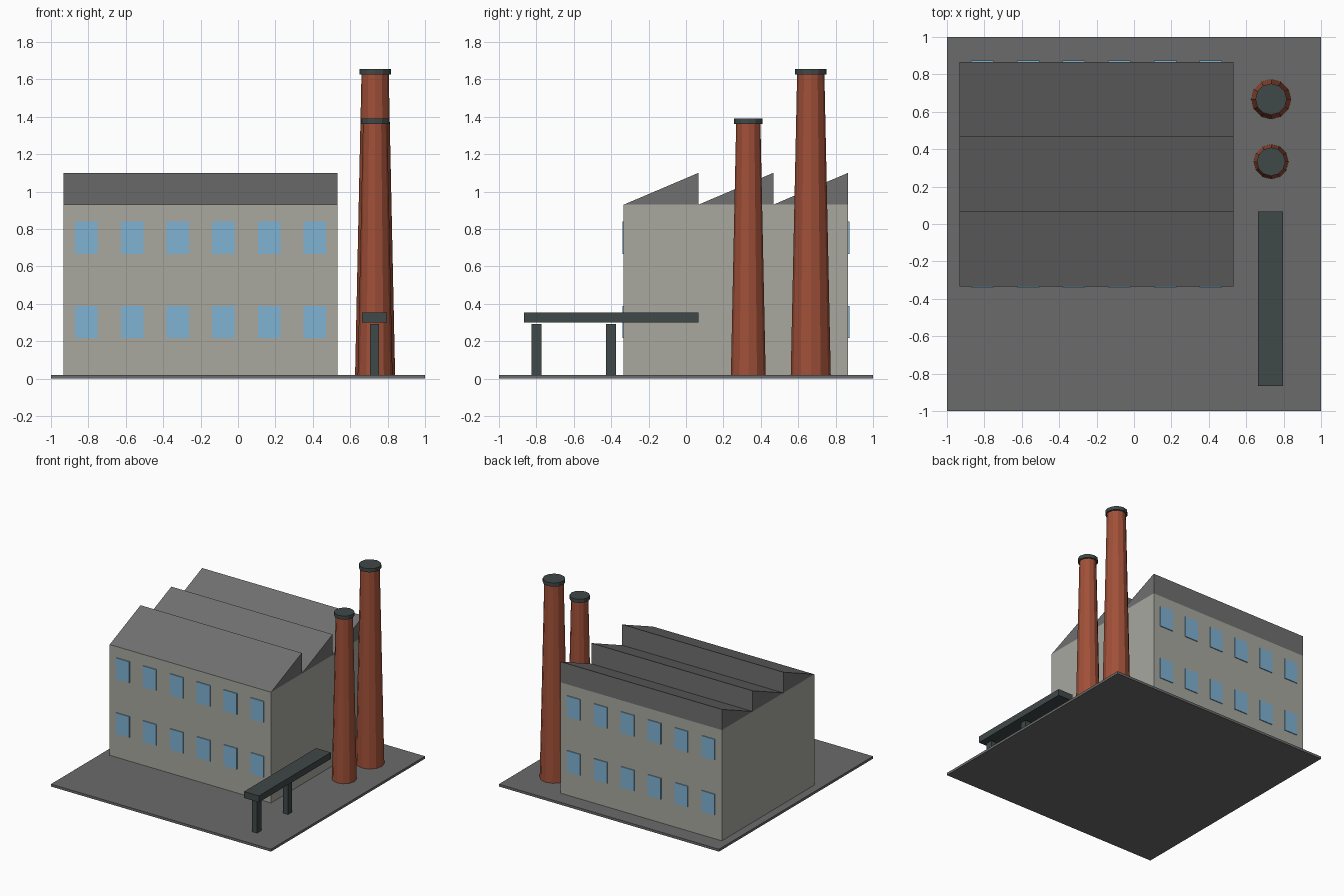
import bpy
import bmesh

cube = bpy.data.objects.get("Cube")
if cube:
    bpy.data.objects.remove(cube, do_unlink=True)


def material(name, r, g, b):
    """Flat colour given in sRGB bytes, stored as linear."""
    col = [(c / 255 / 12.92) if c < 11 else ((c / 255 + 0.055) / 1.055) ** 2.4 for c in (r, g, b)] + [1]
    m = bpy.data.materials.new(name)
    m.use_nodes = True
    m.diffuse_color = col
    m.node_tree.nodes["Principled BSDF"].inputs["Base Color"].default_value = col
    return m


CONCRETE = material("ground grey", 107, 107, 107)
WALL = material("wall grey", 168, 168, 160)
ROOF = material("roof grey", 112, 112, 112)
GLASS = material("window blue", 128, 178, 212)
BRICK = material("brick red", 160, 80, 56)
STEEL = material("dark steel", 64, 72, 72)


def finish(name, bm, mat):
    bmesh.ops.recalc_face_normals(bm, faces=bm.faces)
    mesh = bpy.data.meshes.new(name)
    bm.to_mesh(mesh)
    bm.free()
    mesh.materials.append(mat)
    obj = bpy.data.objects.new(name, mesh)
    bpy.context.collection.objects.link(obj)
    return obj


def box(name, x, y, z, mat):
    """Box between (min, max) pairs on each axis."""
    bm = bmesh.new()
    bmesh.ops.create_cube(bm, size=1)
    for v in bm.verts:
        v.co = [lo + (c + 0.5) * (hi - lo) for c, (lo, hi) in zip(v.co, (x, y, z))]
    return finish(name, bm, mat)


def cone(name, x, y, z0, z1, r0, r1, mat, sides=12):
    bm = bmesh.new()
    bmesh.ops.create_cone(bm, cap_ends=True, segments=sides, radius1=r0, radius2=r1, depth=z1 - z0)
    bmesh.ops.translate(bm, verts=bm.verts, vec=(x, y, (z0 + z1) / 2))
    return finish(name, bm, mat)


def prism(name, profile, x0, x1, mat):
    """Extrude a (y, z) outline along x."""
    bm = bmesh.new()
    face = bm.faces.new([bm.verts.new((x0, y, z)) for y, z in profile])
    ext = bmesh.ops.extrude_face_region(bm, geom=[face])["geom"]
    bmesh.ops.translate(bm, verts=[v for v in ext if isinstance(v, bmesh.types.BMVert)], vec=(x1 - x0, 0, 0))
    return finish(name, bm, mat)


# Ground slab and main hall
GROUND, EAVES, RIDGE = 0.02, 0.93, 1.10
LEFT, RIGHT, FRONT, BACK = -0.933, 0.533, -0.333, 0.867
box("ground_slab", (-1, 1), (-1, 1), (0, GROUND), CONCRETE)
box("hall_walls", (LEFT, RIGHT), (FRONT, BACK), (GROUND, EAVES), WALL)

# Saw-tooth roof, each tooth steep on its back side
bay = (BACK - FRONT) / 3
for i in range(3):
    y = FRONT + i * bay
    prism(f"roof_tooth_{i + 1}", [(y, EAVES), (y + bay, EAVES), (y + bay, RIDGE)], LEFT, RIGHT, ROOF)

# Two rows of windows on front and back
pitch = (RIGHT - LEFT) / 6
for side, wall_y in (("front", FRONT), ("back", BACK)):
    for row, zc in enumerate((0.302, 0.753)):
        for i in range(6):
            xc = LEFT + (i + 0.5) * pitch
            box(f"{side}_window_{row + 1}_{i + 1}", (xc - 0.06, xc + 0.06),
                (wall_y - 0.007, wall_y + 0.007), (zc - 0.086, zc + 0.086), GLASS)

# Tapered chimneys with caps
STACK_X = 0.733
for name, y, top, r0, r1 in (("tall", 0.667, 1.625, 0.107, 0.073), ("short", 0.333, 1.36, 0.093, 0.065)):
    cone(f"{name}_chimney", STACK_X, y, GROUND, top, r0, r1, BRICK)
    cone(f"{name}_chimney_cap", STACK_X, y, top, top + 0.03, r1 + 0.011, r1 + 0.011, STEEL)

# Raised conveyor on two legs
box("conveyor_beam", (0.663, 0.797), (-0.867, 0.067), (0.30, 0.353), STEEL)
for name, y in (("front", -0.8), ("rear", -0.4)):
    box(f"conveyor_{name}_leg", (0.706, 0.754), (y - 0.027, y + 0.027), (GROUND, 0.293), STEEL)
